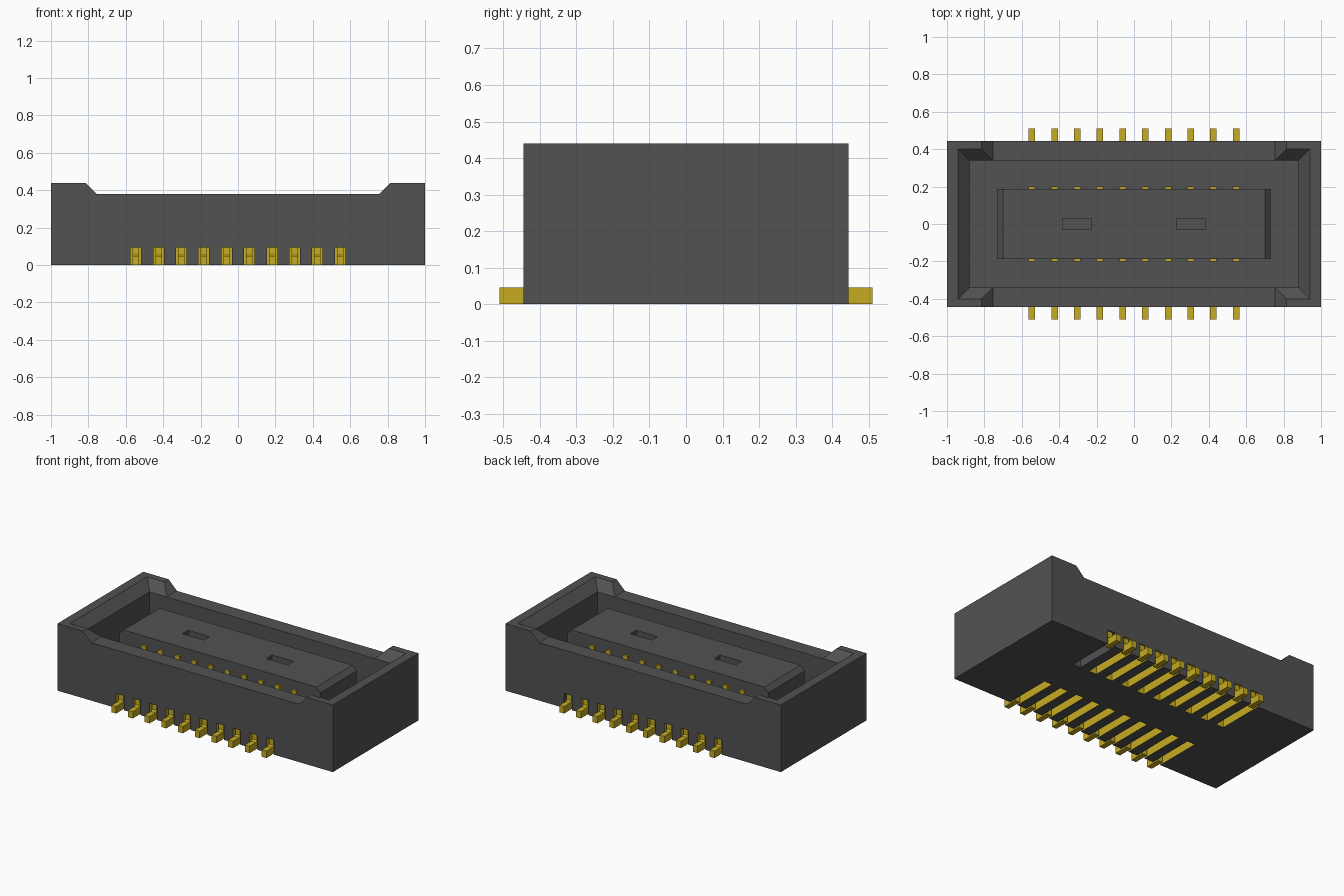
import bpy
import bmesh

cube = bpy.data.objects.get("Cube")
if cube:
    bpy.data.objects.remove(cube, do_unlink=True)


def make_material(name, rgb, metallic=0.0):
    mat = bpy.data.materials.new(name)
    mat.use_nodes = True
    mat.diffuse_color = (*rgb, 1)
    bsdf = next(n for n in mat.node_tree.nodes if n.type == 'BSDF_PRINCIPLED')
    bsdf.inputs["Base Color"].default_value = (*rgb, 1)
    return mat


GREY, GOLD = 0, 1
MATERIALS = [make_material("dark grey plastic", (0.085, 0.085, 0.085)),
             make_material("gold contact", (0.56, 0.41, 0.016))]


def add_prism(bm, ring_a, ring_b, mat=GREY):
    """Closed solid between two matching rings of points."""
    a = [bm.verts.new(p) for p in ring_a]
    b = [bm.verts.new(p) for p in ring_b]
    n = len(a)
    faces = [bm.faces.new(a), bm.faces.new(b[::-1])]
    for i in range(n):
        j = (i + 1) % n
        faces.append(bm.faces.new((a[j], a[i], b[i], b[j])))
    for f in faces:
        f.material_index = mat


def rect(hx, hy, z):
    return [(-hx, -hy, z), (hx, -hy, z), (hx, hy, z), (-hx, hy, z)]


def add_box(bm, x0, x1, y0, y1, z0, z1, mat=GREY):
    ring = [(x0, y0), (x1, y0), (x1, y1), (x0, y1)]
    add_prism(bm, [(x, y, z0) for x, y in ring], [(x, y, z1) for x, y in ring], mat)


def add_extrusion_y(bm, profile, y0, y1, mat=GREY):
    """Extrude an (x, z) profile along y."""
    add_prism(bm, [(x, y0, z) for x, z in profile], [(x, y1, z) for x, z in profile], mat)


def finish(bm, name):
    bmesh.ops.recalc_face_normals(bm, faces=bm.faces)
    mesh = bpy.data.meshes.new(name)
    bm.to_mesh(mesh)
    bm.free()
    for mat in MATERIALS:
        mesh.materials.append(mat)
    obj = bpy.data.objects.new(name, mesh)
    bpy.context.collection.objects.link(obj)
    return obj


def cut(target, cutter):
    """Subtract the cutter, keeping the cutter's face colours on the cut."""
    cutter.hide_render = True
    mod = target.modifiers.new("cut", 'BOOLEAN')
    mod.operation = 'DIFFERENCE'
    mod.solver = 'EXACT'
    mod.object = cutter
    bpy.context.view_layer.objects.active = target
    bpy.ops.object.modifier_apply(modifier=mod.name)
    bpy.data.objects.remove(cutter, do_unlink=True)


# Key sizes
HALF_X, HALF_Y, TOP, RIM = 1.0, 0.445, 0.44, 0.38
FLOOR = 0.13
PIN_X = [0.546 * (2 * i / 9 - 1) for i in range(10)]

# Housing: outer profile with lowered long sides between raised ends
bm = bmesh.new()
add_extrusion_y(bm, [(-HALF_X, 0), (HALF_X, 0), (HALF_X, TOP), (0.815, TOP), (0.755, RIM),
                     (-0.755, RIM), (-0.815, TOP), (-HALF_X, TOP)], -HALF_Y, HALF_Y)
housing = finish(bm, "housing")

# Cavity with a vertical wall and a bevelled lead-in
bm = bmesh.new()
rings = [rect(0.88, 0.34, FLOOR), rect(0.88, 0.34, RIM),
         rect(0.94, 0.40, TOP), rect(0.94, 0.40, 0.6)]
loops = [[bm.verts.new(p) for p in ring] for ring in rings]
bm.faces.new(loops[0])
bm.faces.new(loops[-1])
for low, high in zip(loops, loops[1:]):
    for i in range(4):
        j = (i + 1) % 4
        bm.faces.new((low[i], low[j], high[j], high[i]))
cut(housing, finish(bm, "cavity_cutter"))

# Open-bottomed pin slots, gold lined except one bare slot at the back
bm = bmesh.new()
for i, x in enumerate(PIN_X):
    add_box(bm, x - 0.028, x + 0.028, -0.55, -0.13, -0.1, 0.095, GOLD)
    add_box(bm, x - 0.028, x + 0.028, 0.13, 0.55, -0.1, 0.095,
            GREY if i == 9 else GOLD)
cut(housing, finish(bm, "slot_cutter"))

# Central tongue with bevelled ends
bm = bmesh.new()
add_extrusion_y(bm, [(-0.73, FLOOR - 0.01), (0.73, FLOOR - 0.01), (0.73, 0.35), (0.70, RIM),
                     (-0.70, RIM), (-0.73, 0.35)], -0.188, 0.188)
tongue = finish(bm, "tongue")

# Two shallow pockets in the tongue top
bm = bmesh.new()
for side in (-1, 1):
    add_box(bm, side * 0.305 - 0.078, side * 0.305 + 0.078, -0.03, 0.03, 0.345, 0.5)
cut(tongue, finish(bm, "pocket_cutter"))

# Solder feet with a short stem, and contact strips on the tongue sides
for side, label in ((-1, "front"), (1, "back")):
    feet, strips = bmesh.new(), bmesh.new()
    for x in PIN_X:
        profile = [(0.51, 0), (0.51, 0.045), (0.445, 0.045), (0.435, 0.055),
                   (0.435, 0.0955), (0.41, 0.0955), (0.41, 0.0)]
        add_prism(feet, [(x - 0.0175, side * y, z) for y, z in profile],
                  [(x + 0.0175, side * y, z) for y, z in profile], GOLD)
        y0, y1 = sorted((side * 0.18, side * 0.201))
        add_box(strips, x - 0.0175, x + 0.0175, y0, y1, FLOOR - 0.005, 0.322, GOLD)
    finish(feet, label + "_solder_feet")
    finish(strips, label + "_contact_strips")
